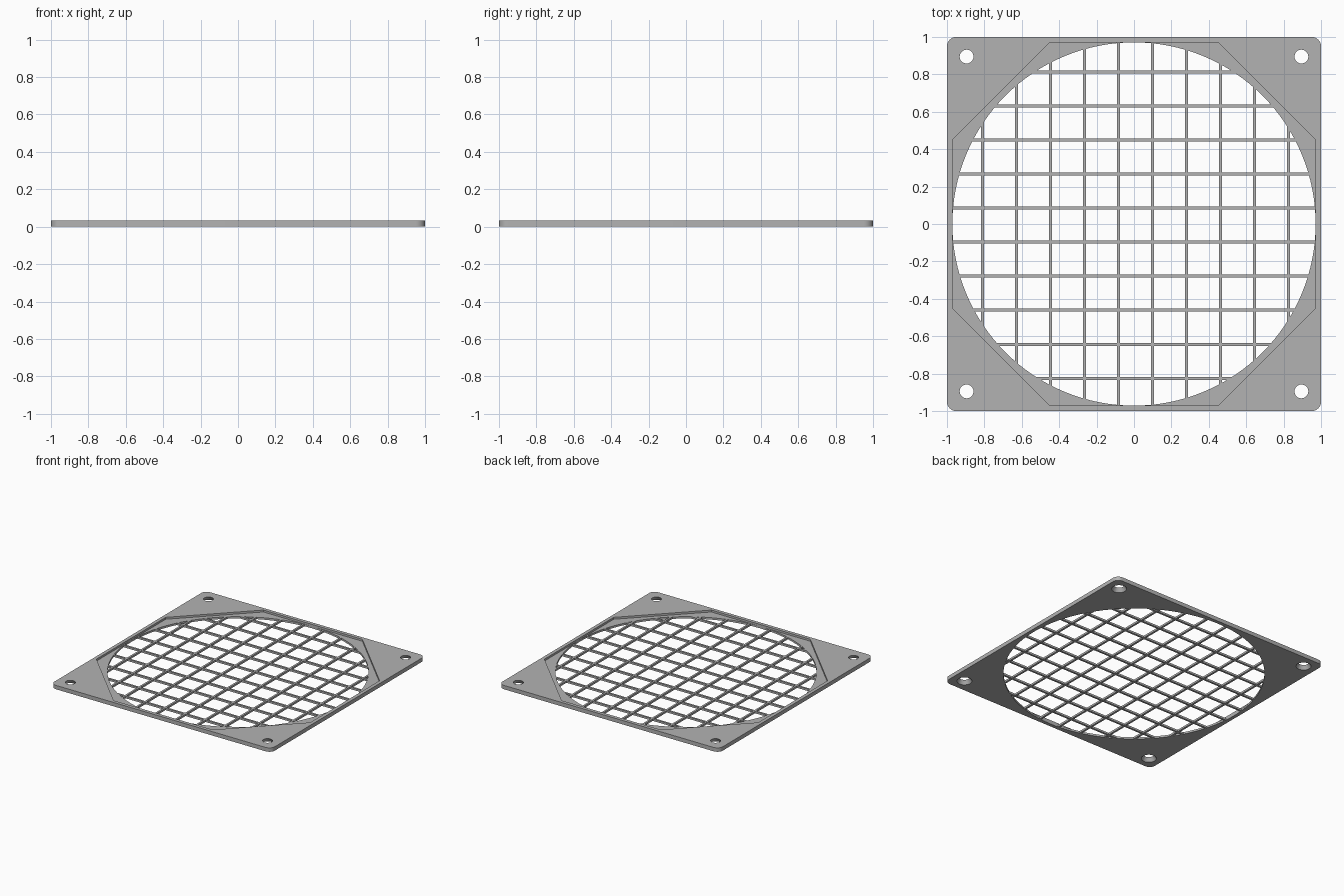
import bpy, bmesh, math
from mathutils import Matrix

cube = bpy.data.objects.get("Cube")
if cube:
    bpy.data.objects.remove(cube, do_unlink=True)

THICK, FLOOR = 0.032, 0.016      # plate height and recess floor
RADIUS = 0.971                   # airflow opening
PITCH, BAR = 0.182, 0.016        # mesh spacing and bar width
SHIFT_X, SHIFT_Y = 0.008, -0.006

metal = bpy.data.materials.new("light grey")
metal.use_nodes = True
GREY = (0.45, 0.45, 0.45, 1)
metal.diffuse_color = GREY
metal.node_tree.nodes["Principled BSDF"].inputs["Base Color"].default_value = GREY


def finish(name, bm):
    bmesh.ops.recalc_face_normals(bm, faces=bm.faces)
    mesh = bpy.data.meshes.new(name)
    bm.to_mesh(mesh)
    bm.free()
    mesh.materials.append(metal)
    obj = bpy.data.objects.new(name, mesh)
    bpy.context.collection.objects.link(obj)
    return obj


def prism(name, outline, z0, z1):
    bm = bmesh.new()
    face = bm.faces.new([bm.verts.new((x, y, z0)) for x, y in outline])
    top = bmesh.ops.extrude_face_region(bm, geom=[face])["geom"]
    verts = [v for v in top if isinstance(v, bmesh.types.BMVert)]
    bmesh.ops.translate(bm, vec=(0, 0, z1 - z0), verts=verts)
    return finish(name, bm)


def arc(cx, cy, r, start, sweep, steps):
    angles = [start + sweep * i / steps for i in range(steps + 1)]
    return [(cx + r * math.cos(a), cy + r * math.sin(a)) for a in angles]


def combine(target, cutter, operation):
    mod = target.modifiers.new(operation.lower(), "BOOLEAN")
    mod.operation, mod.object, mod.solver = operation, cutter, "EXACT"
    bpy.context.view_layer.objects.active = target
    bpy.ops.object.modifier_apply(modifier=mod.name)
    bpy.data.objects.remove(cutter, do_unlink=True)


# Square plate with rounded corners
CORNER = 0.05
outline = []
for i, (sx, sy) in enumerate([(1, 1), (-1, 1), (-1, -1), (1, -1)]):
    c = 1 - CORNER
    outline += arc(sx * c, sy * c, CORNER, i * math.pi / 2, math.pi / 2, 8)
plate = prism("filter_grille", outline, 0, THICK)

# Eight-sided recess in the top
a, b = RADIUS, 0.449
octagon = [(a, -b), (a, b), (b, a), (-b, a), (-a, b), (-a, -b), (-b, -a), (b, -a)]
combine(plate, prism("recess_cutter", octagon, FLOOR, 0.1), "DIFFERENCE")

# Mesh openings: square cells trimmed to the round opening
bm = bmesh.new()
for i in range(-5, 6):
    for j in range(-5, 6):
        place = Matrix.Translation((i * PITCH + SHIFT_X, j * PITCH + SHIFT_Y, 0))
        size = Matrix.Diagonal((PITCH - BAR, PITCH - BAR, 0.2, 1))
        bmesh.ops.create_cube(bm, size=1, matrix=place @ size)
cells = finish("cell_cutter", bm)
circle = arc(0, 0, RADIUS, 0, math.tau, 128)[:-1]
combine(cells, prism("opening_cutter", circle, -0.05, 0.06), "INTERSECT")
combine(plate, cells, "DIFFERENCE")

# Screw holes, widening towards the underside
bm = bmesh.new()
LOW, HIGH = 0.056, 0.037
slope = (LOW - HIGH) / THICK
EXTRA = 0.005
for sx in (-1, 1):
    for sy in (-1, 1):
        bmesh.ops.create_cone(
            bm, cap_ends=True, segments=32,
            radius1=LOW + slope * EXTRA, radius2=HIGH - slope * EXTRA,
            depth=THICK + 2 * EXTRA,
            matrix=Matrix.Translation((sx * 0.895, sy * 0.895, THICK / 2)))
combine(plate, finish("screw_cutter", bm), "DIFFERENCE")

# Smooth the round walls, keep the edges crisp
bpy.ops.object.select_all(action="DESELECT")
plate.select_set(True)
bpy.context.view_layer.objects.active = plate
bpy.ops.object.shade_smooth_by_angle(angle=math.radians(25))
